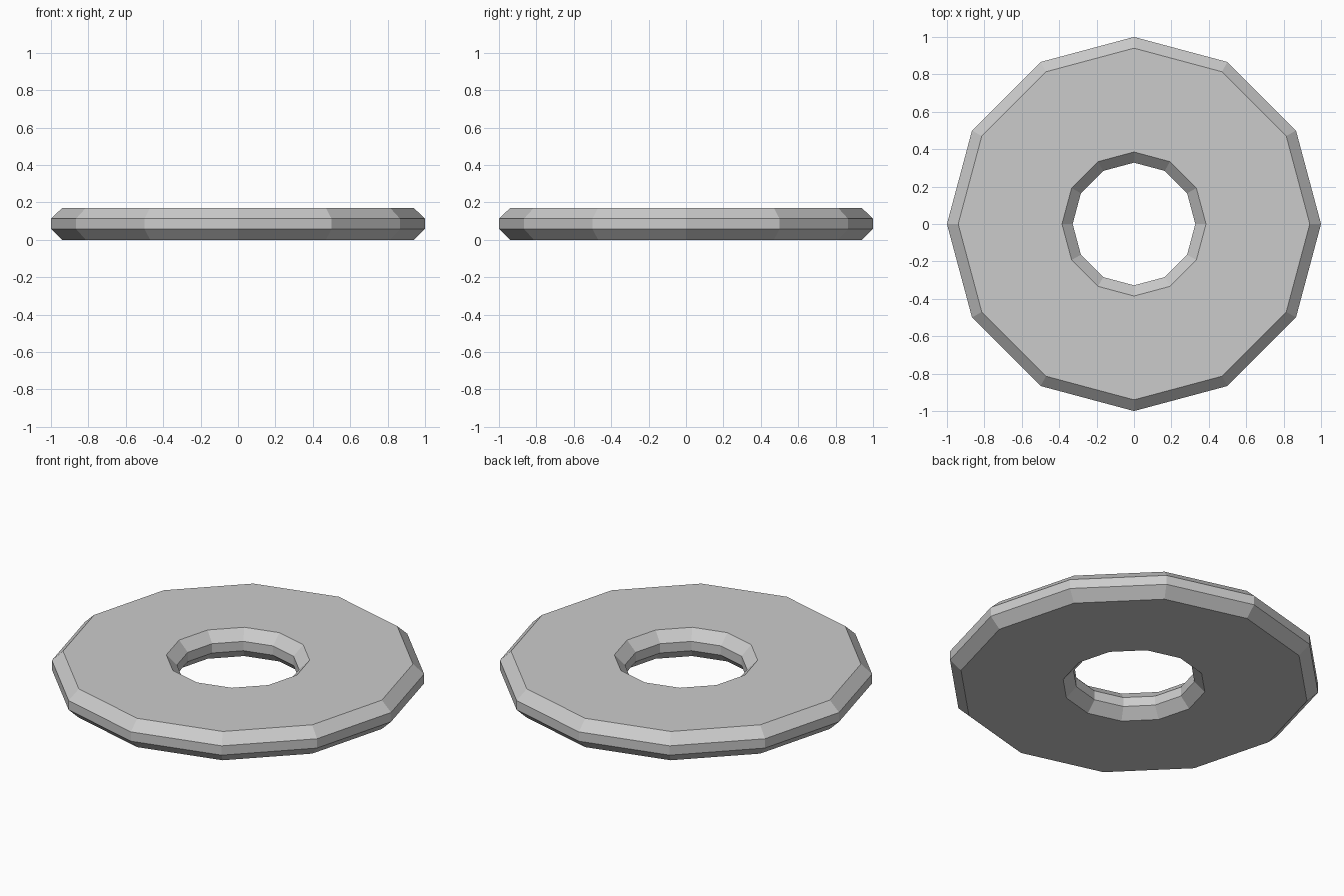
import bpy, bmesh
from math import cos, sin, tau

if "Cube" in bpy.data.objects:
    bpy.data.objects.remove(bpy.data.objects["Cube"])

SIDES = 12
# Chamfered ring cross-section as (radius, height), outer side going up, then inner side going down
PROFILE = [(0.94, 0.0), (1.0, 0.058), (1.0, 0.113), (0.94, 0.17),
           (0.385, 0.17), (0.328, 0.113), (0.328, 0.058), (0.385, 0.0)]

bm = bmesh.new()
rings = [[bm.verts.new((r * cos(tau * i / SIDES), r * sin(tau * i / SIDES), z))
          for r, z in PROFILE] for i in range(SIDES)]

# Bridge neighbouring cross-sections into a closed, flat-faced ring
n = len(PROFILE)
for i in range(SIDES):
    a, b = rings[i], rings[(i + 1) % SIDES]
    for j in range(n):
        k = (j + 1) % n
        bm.faces.new((a[j], b[j], b[k], a[k]))
bmesh.ops.recalc_face_normals(bm, faces=bm.faces)

mesh = bpy.data.meshes.new("flat_ring")
bm.to_mesh(mesh)
bm.free()
bpy.context.collection.objects.link(bpy.data.objects.new("flat_ring", mesh))
